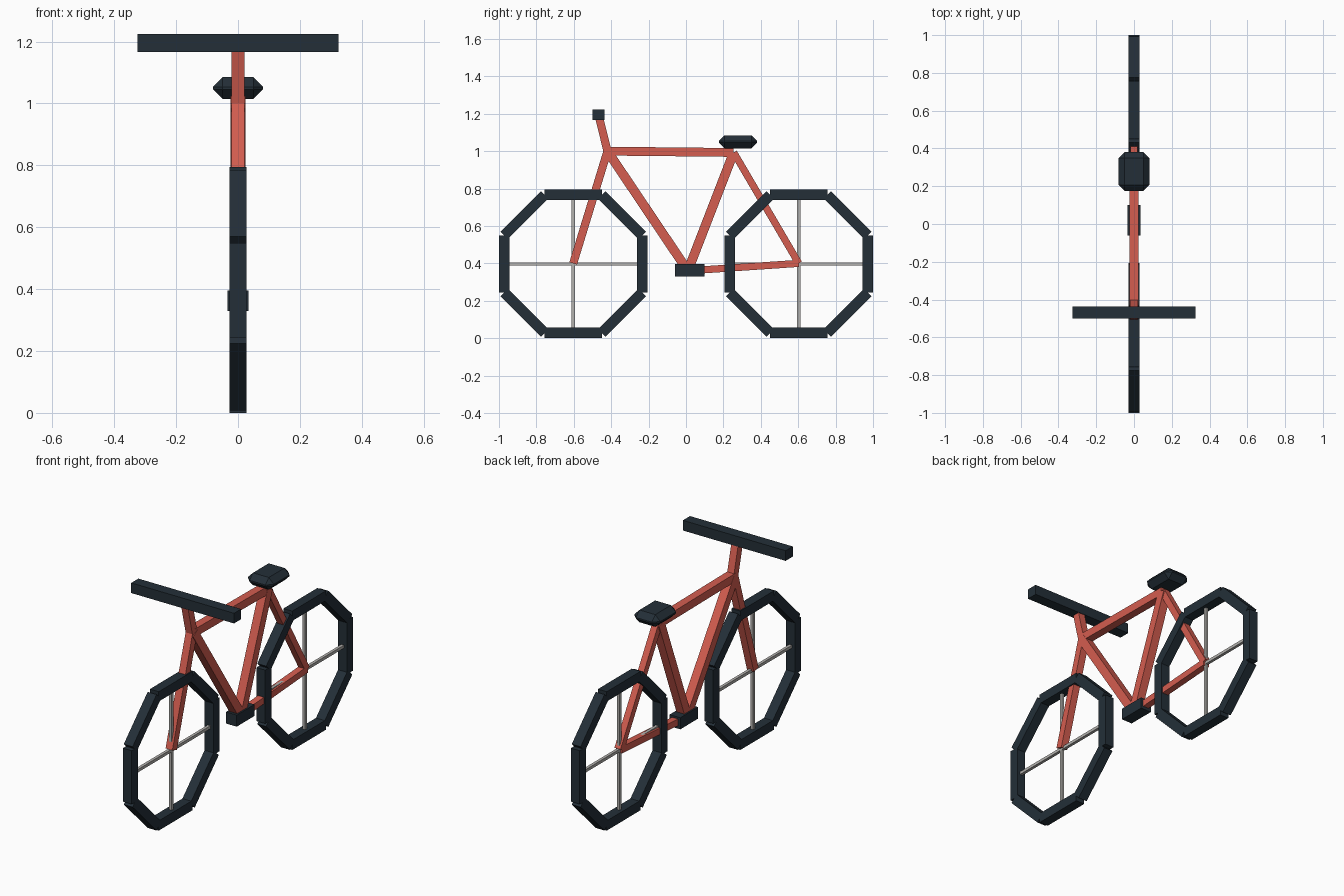
import bpy
import math
from mathutils import Vector

default_cube = bpy.data.objects.get("Cube")
if default_cube:
    bpy.data.objects.remove(default_cube, do_unlink=True)


def make_material(name, rgb):
    mat = bpy.data.materials.new(name)
    mat.use_nodes = True
    mat.diffuse_color = (*rgb, 1)
    bsdf = next(n for n in mat.node_tree.nodes if n.type == 'BSDF_PRINCIPLED')
    bsdf.inputs["Base Color"].default_value = (*rgb, 1)
    return mat


RED = make_material("frame_red", (0.66, 0.11, 0.08))
DARK = make_material("dark_rubber", (0.017, 0.028, 0.039))
GREY = make_material("spoke_grey", (0.45, 0.44, 0.42))


def box(name, location, size, mat, tilt=0.0):
    """Box tilted about the x axis, with its scale applied to the mesh."""
    bpy.ops.mesh.primitive_cube_add(size=1, location=location)
    obj = bpy.context.object
    obj.name = name
    for vert in obj.data.vertices:
        vert.co = Vector(a * b for a, b in zip(vert.co, size))
    obj.rotation_euler.x = tilt
    obj.data.materials.append(mat)
    return obj


def tube(name, start, end, width, mat):
    """Square bar between two (y, z) points in the centre plane."""
    a, b = Vector((0, *start)), Vector((0, *end))
    d = b - a
    return box(name, (a + b) / 2, (width, d.length, width), mat,
               math.atan2(d.z, d.y))


# Wheels: eight straight rim bars and two crossed spokes each
WHEEL_Y, WHEEL_Z = 0.603, 0.397
RIM_WIDTH = 0.056
RIM_RADIUS = WHEEL_Z - RIM_WIDTH / 2
BAR_LENGTH = 2 * RIM_RADIUS * math.tan(math.pi / 8)

for label, y in (("front", -WHEEL_Y), ("rear", WHEEL_Y)):
    for i in range(8):
        angle = i * math.pi / 4
        centre = (0, y + RIM_RADIUS * math.cos(angle),
                  WHEEL_Z + RIM_RADIUS * math.sin(angle))
        box(f"{label}_rim_{i + 1}", centre,
            (RIM_WIDTH, RIM_WIDTH, BAR_LENGTH), DARK, angle)
    for axis, tilt in (("horizontal", 0), ("vertical", math.pi / 2)):
        box(f"{label}_spoke_{axis}", (0, y, WHEEL_Z),
            (0.017, 0.69, 0.017), GREY, tilt)

# Frame joints as (y, z)
HEAD = (-0.42, 1.0)
SEAT = (0.255, 0.993)
CRANK = (0.01, 0.36)
FRONT_HUB = (-WHEEL_Y, 0.4)
REAR_HUB = (WHEEL_Y, 0.4)
BAR = (-0.468, 1.195)

# Frame tubes
tube("top_tube", HEAD, SEAT, 0.047, RED)
tube("down_tube", HEAD, CRANK, 0.05, RED)
tube("seat_tube", CRANK, SEAT, 0.05, RED)
tube("seat_stay", SEAT, REAR_HUB, 0.038, RED)
tube("chain_stay", CRANK, REAR_HUB, 0.038, RED)
tube("fork", HEAD, FRONT_HUB, 0.043, RED)
tube("stem", HEAD, BAR, 0.043, RED)

# Handlebar and crank housing
box("handlebar", (0, *BAR), (0.65, 0.064, 0.058), DARK)
box("crank_housing", (0, 0.02, 0.363), (0.068, 0.16, 0.066), DARK)

# Saddle: chamfered block
saddle = box("saddle", (0, 0.278, 1.05), (0.162, 0.204, 0.07), DARK)
bevel = saddle.modifiers.new("chamfer", 'BEVEL')
bevel.width = 0.031
bevel.segments = 1
